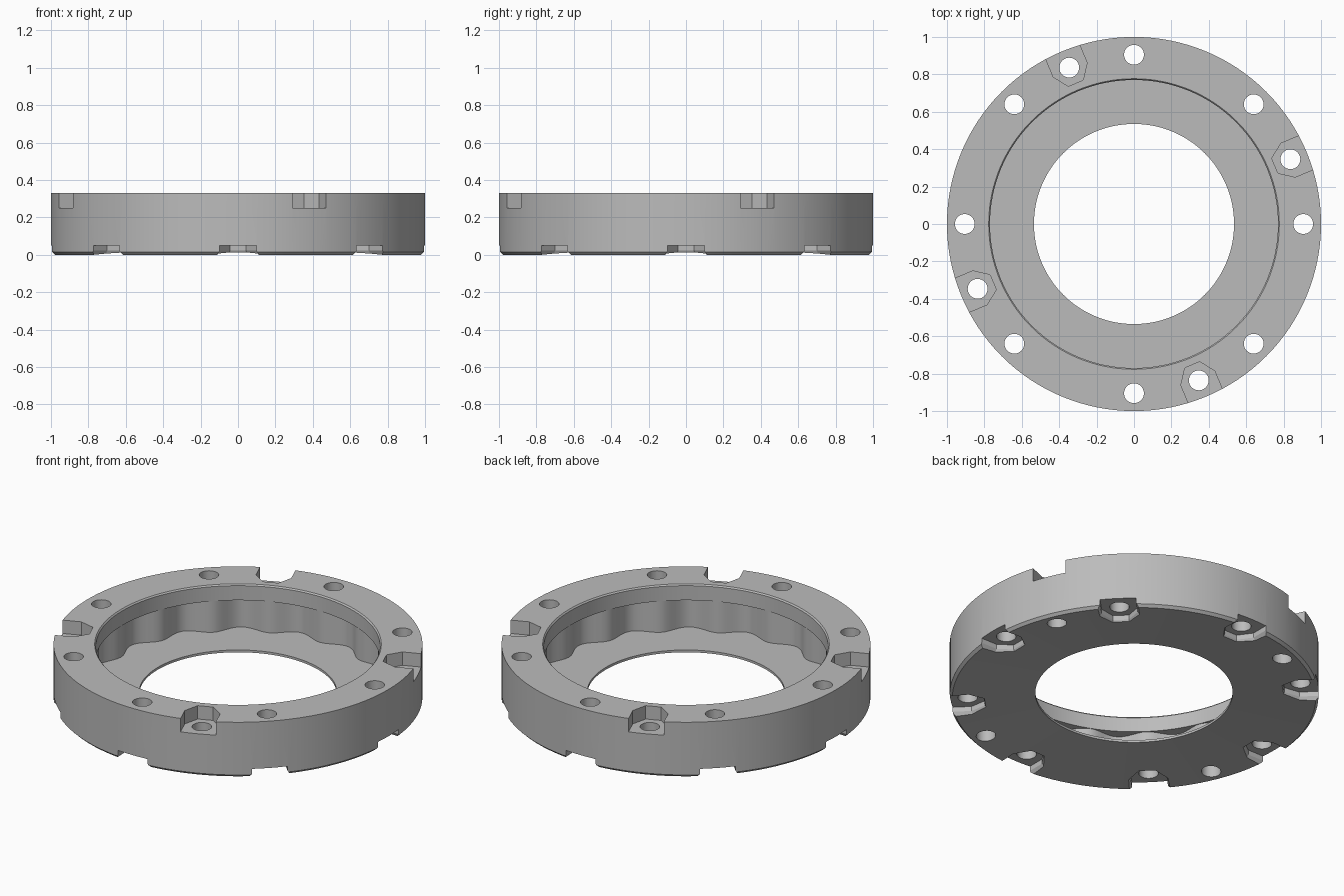
import bpy, bmesh, math
from mathutils import Matrix

cube = bpy.data.objects.get("Cube")
if cube:
    bpy.data.objects.remove(cube, do_unlink=True)

HEIGHT = 0.33
FLOOR = 0.047
HOLE_RADIUS = 0.905
TAU = math.tau

# Single grey finish
grey = bpy.data.materials.new("plain grey")
colour = (0.5, 0.5, 0.5, 1)
grey.diffuse_color = colour
grey.use_nodes = True
grey.node_tree.nodes["Principled BSDF"].inputs["Base Color"].default_value = colour


def make_object(name, bm):
    bmesh.ops.recalc_face_normals(bm, faces=bm.faces)
    mesh = bpy.data.meshes.new(name)
    bm.to_mesh(mesh)
    bm.free()
    obj = bpy.data.objects.new(name, mesh)
    bpy.context.collection.objects.link(obj)
    return obj


def lathe(bm, profile, steps):
    """Revolve a closed (radius, z) profile about the z axis."""
    rings = []
    for i in range(steps):
        a = TAU * i / steps
        rings.append([bm.verts.new((r * math.cos(a), r * math.sin(a), z)) for r, z in profile])
    for i, ring in enumerate(rings):
        following = rings[(i + 1) % steps]
        for j in range(len(profile)):
            k = (j + 1) % len(profile)
            bm.faces.new((ring[j], following[j], following[k], ring[k]))


def loft(bm, sections, matrix=Matrix()):
    """Capped solid through (z, outline) sections."""
    rings = [[bm.verts.new(matrix @ Matrix.Translation((x, y, z)).translation) for x, y in outline]
             for z, outline in sections]
    n = len(rings[0])
    for low, high in zip(rings, rings[1:]):
        for i in range(n):
            k = (i + 1) % n
            bm.faces.new((low[i], low[k], high[k], high[i]))
    bm.faces.new(rings[0][::-1])
    bm.faces.new(rings[-1])


def circle(radius, steps):
    return [(radius * math.cos(TAU * i / steps), radius * math.sin(TAU * i / steps))
            for i in range(steps)]


def at_hole(degrees):
    return Matrix.Rotation(math.radians(degrees), 4, "Z") @ Matrix.Translation((HOLE_RADIUS, 0, 0))


# Ring body: chamfered rims, shallow conical underside
bm = bmesh.new()
lathe(bm, [(0.535, 0.033), (0.985, 0), (1, 0.015), (1, HEIGHT), (0.777, HEIGHT),
           (0.77, 0.322), (0.77, 0.15), (0.535, 0.15)], 128)
body = make_object("flange_ring", bm)

top_angles = [22.5 + 90 * i for i in range(4)]
bottom_angles = [45 * i for i in range(8)]

# Cutter: bolt holes
bm = bmesh.new()
hole = circle(0.053, 32)
for angle in top_angles + bottom_angles:
    loft(bm, [(-0.1, hole), (0.5, hole)], at_hole(angle))
holes = make_object("hole_cutter", bm)

# Cutter: scalloped cavity under the lip
bm = bmesh.new()
wave = []
for i in range(192):
    a = TAU * i / 192
    r = 0.802 - 0.029 * math.cos(16 * a)
    wave.append((r * math.cos(a), r * math.sin(a)))
loft(bm, [(FLOOR, wave), (0.235, wave)])
scallops = make_object("scallop_cutter", bm)

# Cutter: nut pockets open to the rim, above and below
half = [(-0.09, 0.043), (-0.013, 0.098), (0.2, 0.098)]
pocket = [(x, -y) for x, y in half] + half[::-1]
flared = [(x * 1.25, y * 1.25) for x, y in pocket]
bm = bmesh.new()
for angle in top_angles:
    loft(bm, [(0.25, pocket), (0.4, pocket)], at_hole(angle))
for angle in bottom_angles:
    loft(bm, [(-0.02, flared), (0.022, pocket), (0.05, pocket)], at_hole(angle))
pockets = make_object("pocket_cutter", bm)

# Cut everything and bake the result
cutters = [scallops, pockets, holes]
for cutter in cutters:
    cutter.hide_render = True
    mod = body.modifiers.new(cutter.name, "BOOLEAN")
    mod.operation = "DIFFERENCE"
    mod.solver = "EXACT"
    mod.object = cutter
bpy.context.view_layer.update()
depsgraph = bpy.context.evaluated_depsgraph_get()
result = bpy.data.meshes.new_from_object(body.evaluated_get(depsgraph))
body.modifiers.clear()
body.data = result
for cutter in cutters:
    bpy.data.objects.remove(cutter, do_unlink=True)

body.data.materials.clear()
body.data.materials.append(grey)
bpy.ops.object.select_all(action="DESELECT")
body.select_set(True)
bpy.context.view_layer.objects.active = body
bpy.ops.object.shade_smooth_by_angle(angle=math.radians(25))
